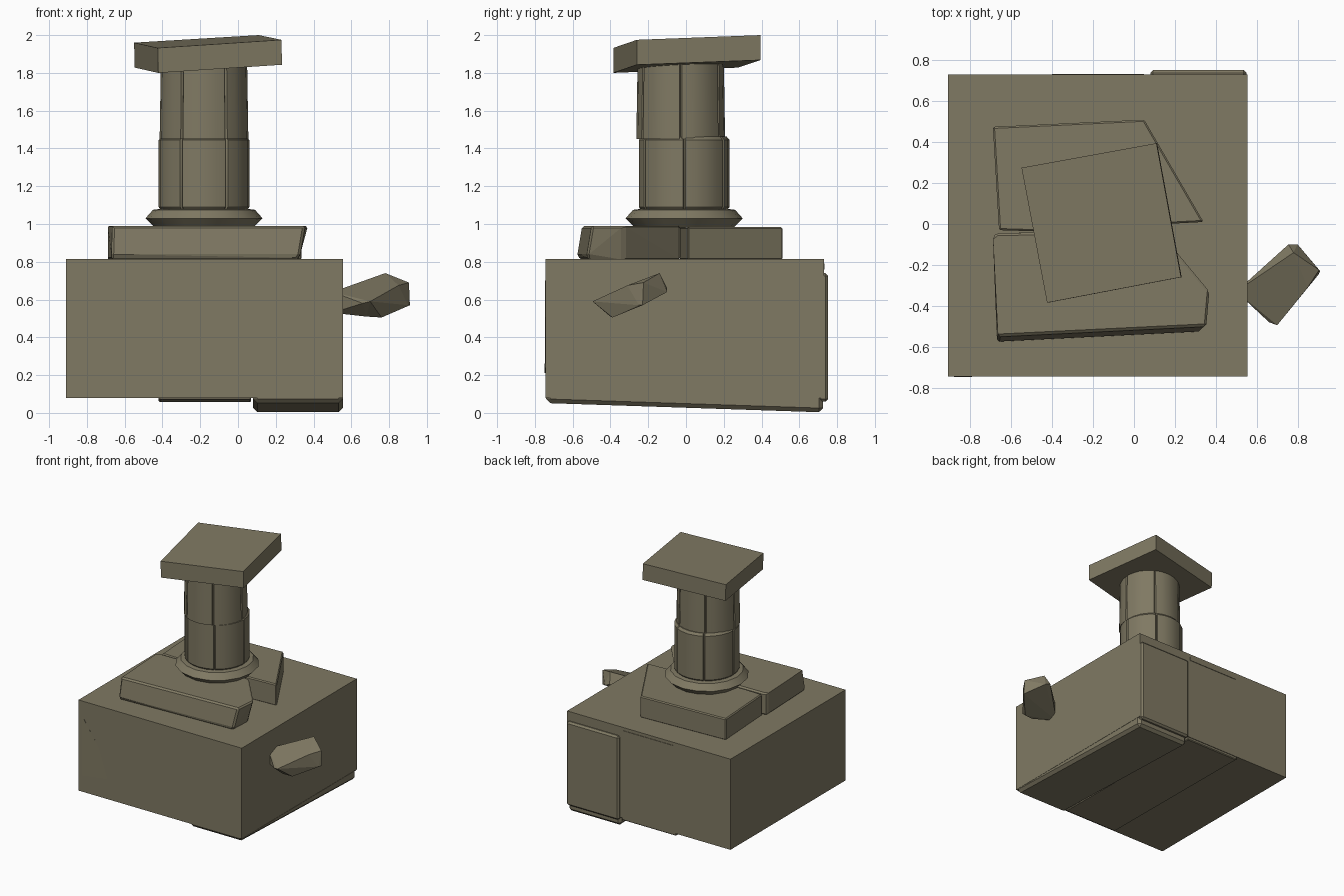
import bpy, bmesh, math
from mathutils import Vector

cube = bpy.data.objects.get("Cube")
if cube:
    bpy.data.objects.remove(cube)

olive = bpy.data.materials.new("olive_drab")
olive.use_nodes = True
colour = (0.215, 0.192, 0.125, 1)
olive.diffuse_color = colour
olive.node_tree.nodes["Principled BSDF"].inputs["Base Color"].default_value = colour


def finish(name, bm, bevel=0.0, smooth=False):
    bmesh.ops.recalc_face_normals(bm, faces=bm.faces)
    mesh = bpy.data.meshes.new(name)
    bm.to_mesh(mesh)
    bm.free()
    mesh.materials.append(olive)
    ob = bpy.data.objects.new(name, mesh)
    bpy.context.collection.objects.link(ob)
    if smooth:
        bpy.ops.object.select_all(action='DESELECT')
        ob.select_set(True)
        bpy.context.view_layer.objects.active = ob
        bpy.ops.object.shade_smooth_by_angle(angle=math.radians(35))
    if bevel:
        mod = ob.modifiers.new("edge_bevel", 'BEVEL')
        mod.width = bevel
        mod.segments = 1
    return ob


def hull(name, points, bevel=0.0):
    """Convex solid around the given corners."""
    bm = bmesh.new()
    for p in points:
        bm.verts.new(p)
    res = bmesh.ops.convex_hull(bm, input=bm.verts)
    loose = [g for g in res["geom_interior"] if isinstance(g, bmesh.types.BMVert)]
    bmesh.ops.delete(bm, geom=loose, context='VERTS')
    bmesh.ops.dissolve_limit(bm, angle_limit=0.02, verts=bm.verts, edges=bm.edges)
    return finish(name, bm, bevel)


def box(name, x, y, z, bevel=0.0):
    return hull(name, [(a, b, c) for a in x for b in y for c in z], bevel)


def lathe(name, centre, profile, sides=24, seams=0):
    """Stacked rings (radius, z); seams are narrow vertical grooves."""
    angles = [(2 * math.pi * i / sides, 1.0) for i in range(sides)]
    if seams:
        step = 2 * math.pi / seams
        angles = []
        for s in range(seams):
            a = s * step
            angles += [(a - 0.03, 1.0), (a, 0.95), (a + 0.03, 1.0)]
            angles += [(a + step * k / 4, 1.0) for k in (1, 2, 3)]
    bm = bmesh.new()
    rings = [[bm.verts.new((centre[0] + r * k * math.cos(a),
                            centre[1] + r * k * math.sin(a), z))
              for a, k in angles] for r, z in profile]
    n = len(angles)
    for low, high in zip(rings, rings[1:]):
        for i in range(n):
            bm.faces.new((low[i], low[(i + 1) % n], high[(i + 1) % n], high[i]))
    bm.faces.new(rings[0])
    bm.faces.new(rings[-1])
    return finish(name, bm, smooth=True)


# Main body
box("body", (-0.91, 0.555), (-0.745, 0.73), (0.08, 0.815))

# Sloping runners under the body and raised panel behind
hull("left_runner", [(x, y, z) for x in (0.08, 0.555)
     for y, z in ((-0.74, 0.1), (-0.74, 0.052), (0.725, 0.1), (0.725, 0.003))], 0.022)
hull("middle_runner", [(x, y, z) for x in (-0.42, 0.07)
     for y, z in ((-0.73, 0.1), (-0.73, 0.068), (0.725, 0.1), (0.725, 0.058))], 0.006)
box("back_panel", (0.08, 0.55), (0.70, 0.753), (0.06, 0.74), 0.014)
box("back_strip", (-0.4, 0.05), (0.72, 0.734), (0.76, 0.79))
hull("front_patch", [(-0.88, y, 0.7) for y in (-0.74, -0.746)]
     + [(-0.88, -0.748, 0.21), (-0.88, -0.74, 0.21), (-0.57, -0.744, 0.25)])

# Two slabs on the lid, with a narrow gap between them
front_top = [(-0.69, -0.06), (-0.67, -0.045), (0.12, -0.03), (0.22, -0.15),
             (0.37, -0.33), (0.355, -0.5), (-0.665, -0.55)]
front_low = [(-0.69, -0.06), (-0.67, -0.045), (0.08, -0.03), (0.17, -0.15),
             (0.32, -0.33), (0.31, -0.52), (-0.67, -0.56)]
hull("front_slab", [(x, y, 0.99) for x, y in front_top]
     + [(x, y, 0.84) for x, y in [(0.33, -0.525), (-0.67, -0.575)]]
     + [(x, y, 0.81) for x, y in front_low], 0.012)
back_outline = [(-0.69, 0.475), (0.05, 0.51), (0.34, 0.01), (-0.5, -0.035), (-0.66, -0.03)]
hull("back_slab", [(x, y, z) for x, y in back_outline for z in (0.81, 0.985)], 0.008)

# Column: flange, lower drum, upper drum
axis = (-0.18, -0.01)
lathe("flange", axis, [(0.26, 0.98), (0.275, 0.995), (0.31, 1.03), (0.27, 1.075), (0.23, 1.08)], 16)
lathe("lower_drum", axis, [(0.225, 1.07), (0.24, 1.09), (0.24, 1.445), (0.225, 1.463)], seams=6)
lathe("upper_drum", (-0.18, -0.028), [(0.235, 1.45), (0.228, 1.88)], seams=6)

# Tilted square cap
corners = [(-0.55, 0.275, 1.96), (0.11, 0.395, 2.0), (0.23, -0.26, 1.975), (-0.425, -0.385, 1.932)]
drop = Vector((0.003, 0.0, -0.132))
hull("cap", [Vector(c) for c in corners] + [Vector(c) + drop for c in corners])

# Faceted grip on the side
hull("side_grip", [(0.78, -0.14, 0.74), (0.8, -0.1, 0.64), (0.755, -0.1, 0.66),
     (0.905, -0.225, 0.69), (0.91, -0.23, 0.57), (0.9, -0.25, 0.57), (0.85, -0.31, 0.675),
     (0.7, -0.495, 0.59), (0.66, -0.48, 0.58), (0.76, -0.39, 0.505), (0.68, -0.4, 0.51),
     (0.5, -0.33, 0.64), (0.5, -0.33, 0.53)])
